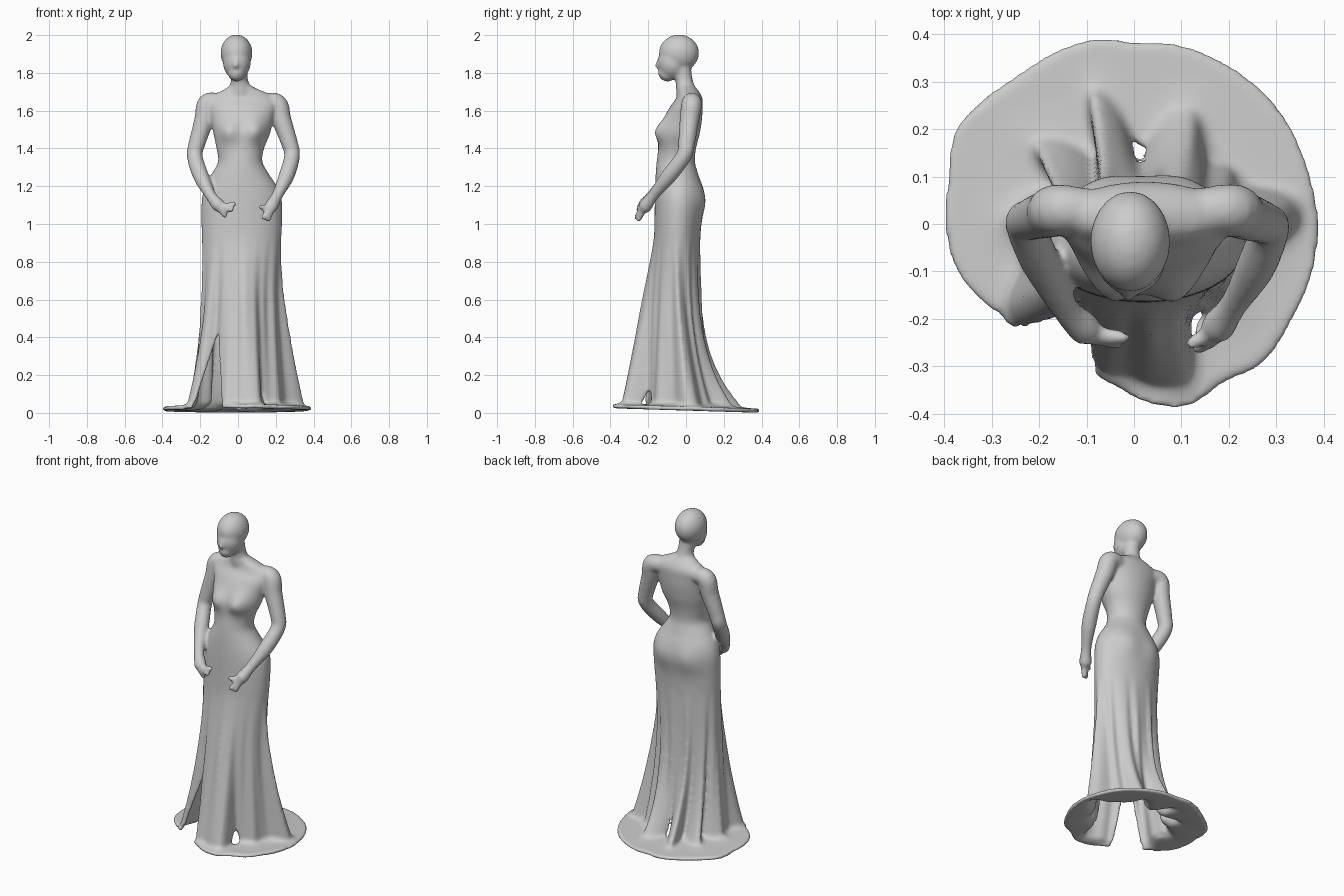
import bpy, bmesh
from math import sin, cos, pi, exp, radians
from mathutils import Vector, Quaternion

if "Cube" in bpy.data.objects:
    bpy.data.objects.remove(bpy.data.objects["Cube"])

N = 180  # points around each skirt and torso ring


def interp(table, x):
    """Smooth cubic interpolation through rows of (key, value, value...)."""
    n = len(table)
    x = min(max(x, table[0][0]), table[-1][0])
    i = next(k for k in range(n - 1) if x <= table[k + 1][0])

    def slope(k, c):
        a, b = table[max(k - 1, 0)], table[min(k + 1, n - 1)]
        return (b[c] - a[c]) / (b[0] - a[0])

    p, q = table[i], table[i + 1]
    h = q[0] - p[0]
    t = (x - p[0]) / h
    return [(2*t**3 - 3*t*t + 1) * p[c] + (t**3 - 2*t*t + t) * h * slope(i, c)
            + (3*t*t - 2*t**3) * q[c] + (t**3 - t*t) * h * slope(i + 1, c)
            for c in range(1, len(p))]


def finish(name, bm):
    me = bpy.data.meshes.new(name)
    bm.to_mesh(me)
    bm.free()
    ob = bpy.data.objects.new(name, me)
    bpy.context.collection.objects.link(ob)
    return ob


def bridge(bm, rings, caps=True, skip=None):
    n = len(rings[0])
    vs = [[bm.verts.new(p) for p in r] for r in rings]
    for i in range(len(vs) - 1):
        for j in range(n):
            if skip and skip(i, j):
                continue
            k = (j + 1) % n
            bm.faces.new((vs[i][j], vs[i][k], vs[i + 1][k], vs[i + 1][j]))
    if caps:
        bm.faces.new(vs[0][::-1])
        bm.faces.new(vs[-1])


def ball(bm, c, r, n=20, m=14):
    rings = []
    for i in range(m + 1):
        lat = (i / m - .5) * pi * .98
        rings.append([(c[0] + r[0] * cos(lat) * cos(2*pi*j/n), c[1] + r[1] * cos(lat) * sin(2*pi*j/n),
                       c[2] + r[2] * sin(lat)) for j in range(n)])
    bridge(bm, rings)


def limb(bm, pts, steps=6, n=16):
    """Tapered limb swept through (x, y, z, radius) points, with round ends."""
    rows = [(i, *p) for i, p in enumerate(pts)]
    path = [interp(rows, s / steps) for s in range(steps * (len(pts) - 1) + 1)]
    rings, q, old = [], Quaternion(), Vector((0, 0, 1))
    for s, p in enumerate(path):
        d = Vector(path[min(s + 1, len(path) - 1)][:3]) - Vector(path[max(s - 1, 0)][:3])
        q = old.rotation_difference(d) @ q
        old = d
        rings.append([Vector(p[:3]) + q @ Vector((p[3] * cos(2*pi*j/n), p[3] * sin(2*pi*j/n), 0))
                      for j in range(n)])
    bridge(bm, rings)
    for p in (pts[0], pts[-1]):
        ball(bm, p[:3], (p[3],) * 3, 12, 8)


# body cross-sections: z, centre x, half width, front y, back y
BODY = [(0.0, .01, .185, -.19, .075), (.3, .01, .188, -.19, .075), (.6, .01, .193, -.185, .075),
        (.75, .013, .2, -.178, .075), (.9, .018, .208, -.17, .075), (1.0, .02, .213, -.167, .08),
        (1.13, .02, .211, -.165, .088), (1.2, .016, .19, -.163, .082), (1.27, .012, .148, -.16, .062),
        (1.33, .012, .117, -.155, .047), (1.4, .012, .126, -.145, .053), (1.48, .02, .15, -.128, .073),
        (1.56, .022, .165, -.112, .085), (1.62, .024, .178, -.085, .088), (1.66, .024, .175, -.055, .088),
        (1.69, .022, .14, -.045, .076), (1.715, .018, .085, -.045, .058), (1.74, .01, .05, -.05, .037),
        (1.8, 0, .044, -.07, .022)]
# soft swellings: centre x, centre z, spread, outward y amount
BULGES = [(-.055, 1.49, .06, -.05), (.095, 1.49, .06, -.052), (-.075, 1.12, .085, .022), (.11, 1.12, .085, .022)]
# hem folds and train outline: angle in degrees, radius
HEM = [(-20, .27), (7, .35), (20, .25), (45, .22), (67, .26), (85, .14), (107, .29), (118, .17),
       (141, .26), (155, .19), (178, .27), (195, .24), (216, .33), (238, .27), (261, .33), (275, .33),
       (289, .36), (303, .23), (320, .27), (340, .26), (367, .35), (380, .25)]
TRAIN = [(-20, .39), (0, .39), (19, .385), (39, .39), (59, .39), (76, .39), (90, .385), (104, .4),
         (129, .4), (152, .425), (165, .405), (187, .395), (198, .38), (216, .335), (224, .3),
         (253, .3), (265, .35), (285, .4), (300, .385), (313, .4), (329, .39), (342, .39),
         (360, .39), (380, .385)]
SLITS = [(238, 16, .42), (302, 6, .12), (86, 4, .16)]  # angle, half width, height
ANGLES = [360 * j / N for j in range(N)]


def body_ring(z, angles=ANGLES):
    cx, rx, yf, yb = interp(BODY, z)
    ring = []
    for a in map(radians, angles):
        x, y = cx + rx * cos(a), (yf + yb)/2 + (yb - yf)/2 * sin(a)
        for bx, bz, s, d in BULGES:
            y += d * max(0, sin(a) * (1 if d > 0 else -1)) ** .5 * exp(-((x - bx)**2 + (z - bz)**2) / s**2)
        ring.append(Vector((x, y, z)))
    return ring


# torso, with bust and seat swelling out of it
bm = bmesh.new()
bridge(bm, [body_ring(.9 + .9 * i / 70) for i in range(71)])
torso = finish("torso", bm)


def slit_angles(z):
    """Ring angles squeezed so that slit edges stay smooth and close upward."""
    out = []
    for a in ANGLES:
        for c, w, h in SLITS:
            d, f = abs(a - c), max(.03, (1 - z / h) ** .7 if z < h else min(1, (z - h) / .3))
            if d <= w:
                d = d * f
            elif d < 2 * w:
                d = w * f + (d - w) * (2 - f)
            a = c + (d if a > c else -d)
        out.append(a)
    return out


# skirt: folds open from the hips to the hem, then run out flat as a train
zs = [0] * 4 + [.06 + 1.1 * (i / 65) for i in range(66)]
rings = []
for s in (1, .6, .3, .1):
    ring = []
    for a in ANGLES:
        h, b = interp(HEM, a)[0], radians(a)
        r = h + s * max(.012, interp(TRAIN, a)[0] - h)
        ring.append(Vector((r * cos(b), r * sin(b), .034 - .03 * r * sin(b) + .012 * (1 - s)**3)))
    rings.append(ring)
for z in zs[4:]:
    angles = slit_angles(z)
    ring = body_ring(z, angles)
    w = max(0, (.95 - z) / .89)
    for j, p in enumerate(ring):
        a = radians(angles[j])
        k = w ** (1.35 + 2.3 * max(0, sin(a)) + .5 * max(0, -cos(a)))
        ripple = .008 * min(1, 2.2 * w) * cos(13 * a) + .004 * min(1, 2 * w) * cos(22 * a + 1)
        r = interp(HEM, angles[j])[0] * .98
        ring[j] = p.lerp(Vector((r * cos(a), r * sin(a), z)), k) + Vector((cos(a), sin(a), 0)) * ripple
    rings.append(ring)


def in_slit(i, j):
    a = ANGLES[j] + 180 / N
    return any(abs(a - c) < w and zs[i] < h and (i > 2 or c == 238) for c, w, h in SLITS)


bm = bmesh.new()
bridge(bm, rings, caps=False, skip=in_slit)
bmesh.ops.delete(bm, geom=[v for v in bm.verts if not v.link_faces], context='VERTS')
skirt = finish("skirt", bm)
sol = skirt.modifiers.new("thickness", 'SOLIDIFY')
sol.thickness, sol.offset = .022, -1

# arms with hands: arm path, knuckle, fingertips
ARMS = [([(-.09, .03, 1.645, .045), (-.16, .03, 1.638, .054), (-.18, .022, 1.55, .052),
          (-.216, .01, 1.43, .045), (-.229, -.003, 1.36, .042), (-.197, -.08, 1.255, .042),
          (-.147, -.175, 1.155, .03), (-.105, -.22, 1.1, .036)], (-.095, -.232, 1.085),
         ((-.022, -.24, 1.105), (-.035, -.25, 1.075), (-.07, -.24, 1.045))),
        ([(.13, .03, 1.645, .045), (.206, .03, 1.635, .055), (.231, .018, 1.55, .052),
          (.272, .003, 1.43, .045), (.286, -.012, 1.36, .042), (.257, -.09, 1.255, .042),
          (.21, -.17, 1.155, .03), (.178, -.215, 1.095, .037)], (.172, -.23, 1.075),
         ((.122, -.25, 1.09), (.135, -.262, 1.035), (.16, -.25, 1.025)))]
bm = bmesh.new()
for path, knuckle, tips in ARMS:
    limb(bm, path)
    for tip in tips:
        limb(bm, [(*knuckle, .023), (*tip, .015)], 3, 10)
arms = finish("arms", bm)

# head: skull, face, jaw, nose, neck
bm = bmesh.new()
ball(bm, (-.008, -.037, 1.905), (.085, .107, .098))
ball(bm, (-.006, -.07, 1.855), (.074, .08, .09))
ball(bm, (-.008, -.098, 1.8), (.046, .05, .046))
limb(bm, [(-.01, -.142, 1.875, .01), (-.012, -.15, 1.838, .015)], 3, 10)
limb(bm, [(.014, 0, 1.7, .054), (.008, -.01, 1.76, .046), (0, -.025, 1.84, .05)])
head = finish("head", bm)

# fuse all parts into one sculpted surface
for o in (torso, skirt, arms, head):
    o.select_set(True)
bpy.context.view_layer.objects.active = skirt
bpy.ops.object.convert(target='MESH')
bpy.context.view_layer.objects.active = torso
bpy.ops.object.join()
torso.name = "gowned_figure"
rm = torso.modifiers.new("fuse", 'REMESH')
rm.mode, rm.voxel_size, rm.use_smooth_shade = 'VOXEL', .009, True
sm = torso.modifiers.new("soften", 'SMOOTH')
sm.factor, sm.iterations = .5, 8
